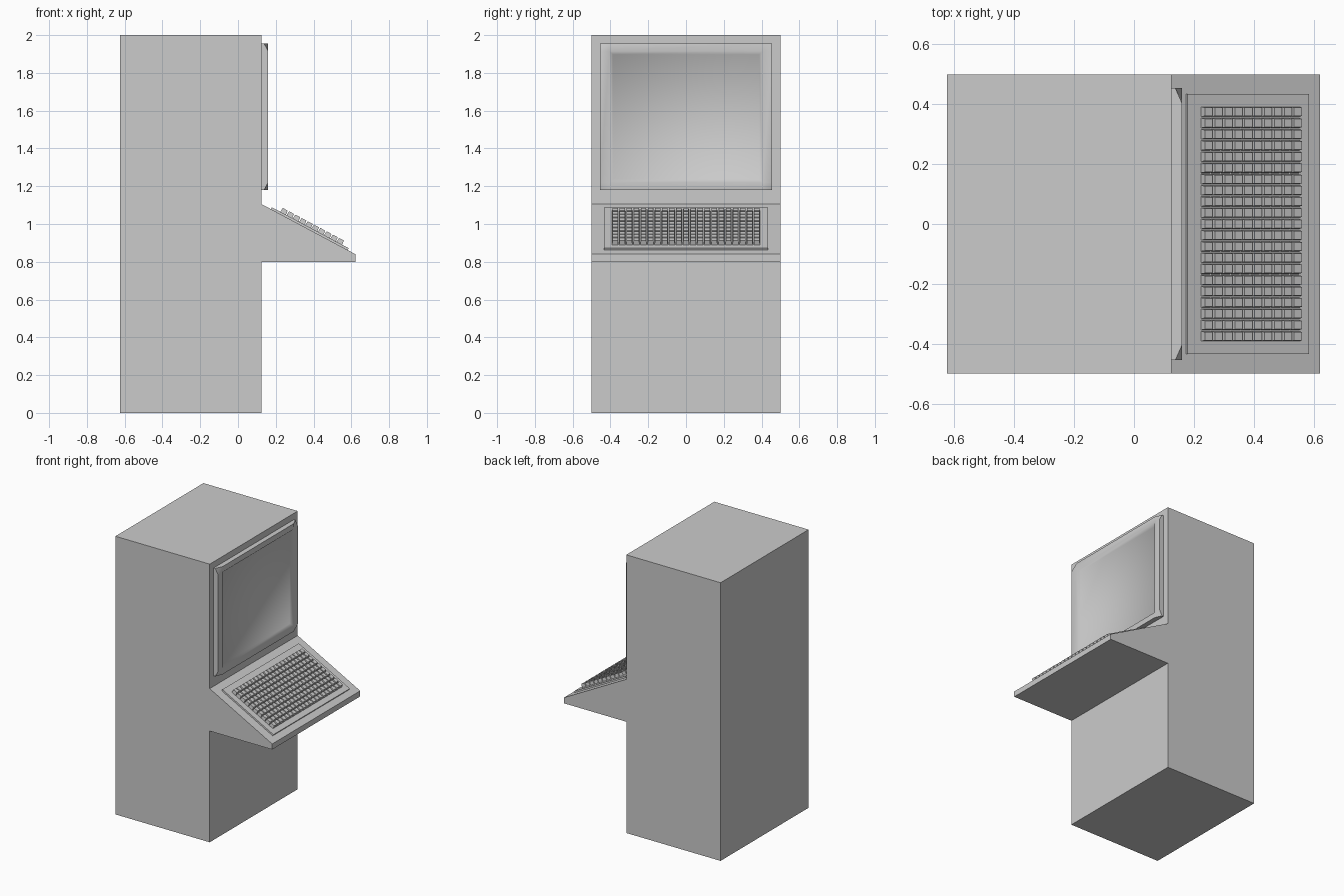
import bpy, bmesh, math
from mathutils import Vector, Matrix

if "Cube" in bpy.data.objects:
    bpy.data.objects.remove(bpy.data.objects["Cube"])


def finish(name, bm, smooth=None):
    bmesh.ops.recalc_face_normals(bm, faces=bm.faces[:])
    me = bpy.data.meshes.new(name)
    bm.to_mesh(me)
    bm.free()
    ob = bpy.data.objects.new(name, me)
    bpy.context.collection.objects.link(ob)
    if smooth:
        bpy.ops.object.select_all(action='DESELECT')
        ob.select_set(True)
        bpy.context.view_layer.objects.active = ob
        bpy.ops.object.shade_smooth_by_angle(angle=math.radians(smooth))
    return ob


def tapered_box(bm, mat, base, top, z0, z1):
    """Box with base and top (x, y) sizes, placed by a matrix."""
    rings = []
    for (sx, sy), z in ((base, z0), (top, z1)):
        rings.append([bm.verts.new(mat @ Vector((x * sx / 2, y * sy / 2, z)))
                      for x, y in ((-1, -1), (1, -1), (1, 1), (-1, 1))])
    a, b = rings
    bm.faces.new(a)
    bm.faces.new(b)
    for i in range(4):
        j = (i + 1) % 4
        bm.faces.new((a[i], a[j], b[j], b[i]))


# cabinet with projecting sloped console: side profile extruded across y
profile = [(-0.625, 0), (0.125, 0), (0.125, 0.8), (0.622, 0.8), (0.622, 0.84),
           (0.125, 1.105), (0.125, 2), (-0.625, 2)]
bm = bmesh.new()
face = bm.faces.new([bm.verts.new((x, -0.5, z)) for x, z in profile])
ext = bmesh.ops.extrude_face_region(bm, geom=[face])
bmesh.ops.translate(bm, vec=(0, 1, 0),
                    verts=[v for v in ext['geom'] if isinstance(v, bmesh.types.BMVert)])
finish("cabinet", bm)

# local frame of the slope: x down the slope, y across, z outward
tilt = math.atan2(0.265, 0.497)
slope = Matrix.Translation((0.125, 0, 1.105)) @ Matrix.Rotation(tilt, 4, 'Y')

# raised keyboard plate
bm = bmesh.new()
tapered_box(bm, slope @ Matrix.Translation((0.286, 0, 0)),
            (0.46, 0.87), (0.46, 0.868), -0.004, 0.011)
finish("keyboard_plate", bm)

# keys, 10 by 21
bm = bmesh.new()
pitch = 0.0375
for i in range(10):
    for j in range(21):
        m = slope @ Matrix.Translation((0.292 + (i - 4.5) * pitch, (j - 10) * pitch, 0))
        tapered_box(bm, m, (0.034, 0.033), (0.029, 0.028), 0.009, 0.035)
finish("keys", bm)

# screen bezel: 4 x 4 grid front whose outer corners drop back, with recessed glass
bm = bmesh.new()
ys = (-0.455, -0.405, 0.405, 0.455)
zs = (1.18, 1.22, 1.915, 1.955)
g = [[bm.verts.new((0.138 if i in (0, 3) and j in (0, 3) else 0.16, y, z))
      for j, z in enumerate(zs)] for i, y in enumerate(ys)]
for i in range(3):
    for j in range(3):
        f = bm.faces.new((g[i][j], g[i + 1][j], g[i + 1][j + 1], g[i][j + 1]))
        if i == j == 1:
            screen = f
# side walls back to the cabinet
rim = [e for e in bm.edges if e.is_boundary]
ext = bmesh.ops.extrude_edge_only(bm, edges=rim)
for v in ext['geom']:
    if isinstance(v, bmesh.types.BMVert):
        v.co.x = 0.12
# recessed glass
bmesh.ops.recalc_face_normals(bm, faces=bm.faces[:])
bmesh.ops.inset_region(bm, faces=[screen], thickness=0.025)
for v in screen.verts:
    v.co.x = 0.14
finish("screen_bezel", bm, 50)
